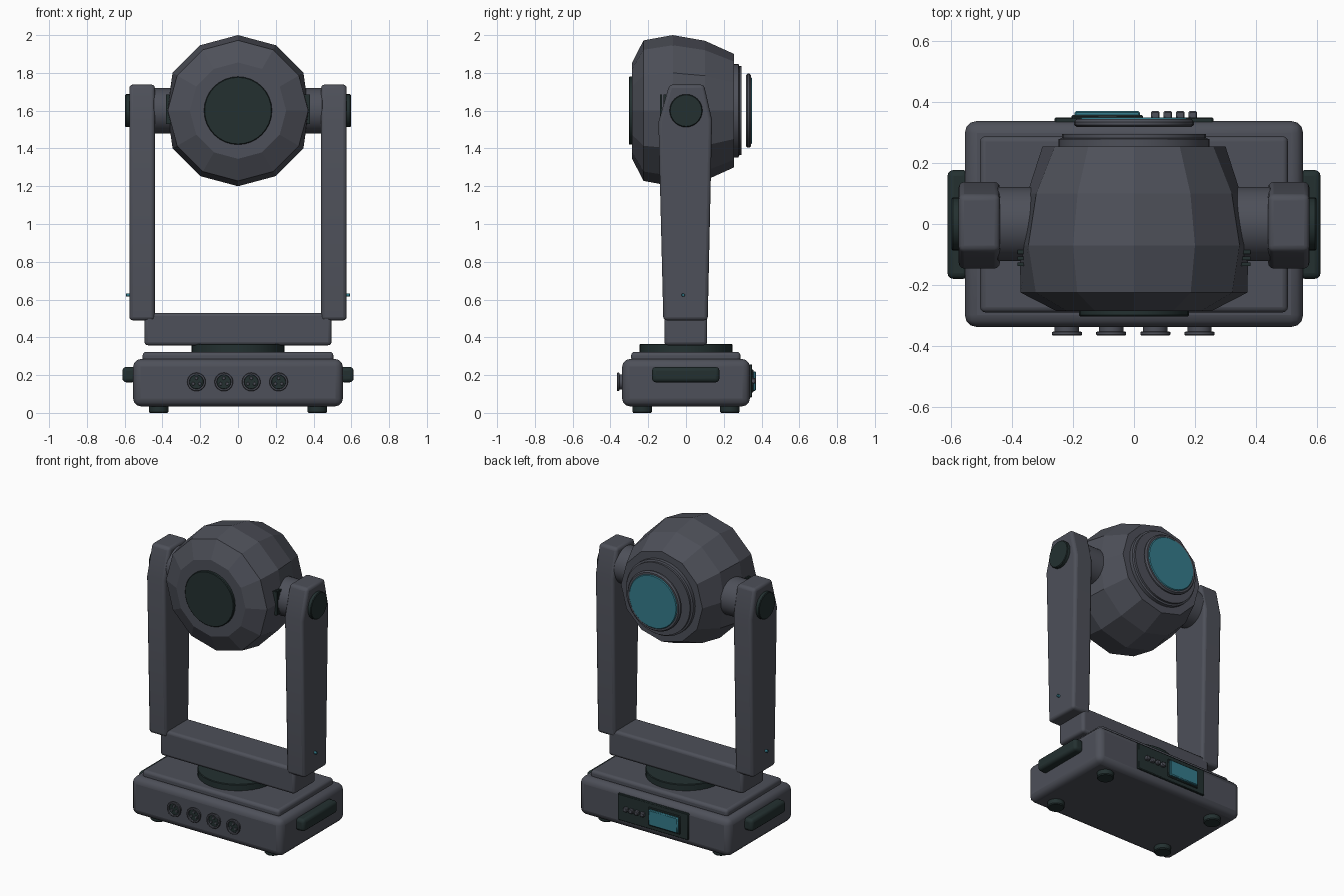
import bpy, bmesh, math
from mathutils import Matrix, Vector

if "Cube" in bpy.data.objects:
    bpy.data.objects.remove(bpy.data.objects["Cube"])


def material(name, rgb):
    m = bpy.data.materials.new(name)
    m.diffuse_color = (*rgb, 1)
    m.use_nodes = True
    m.node_tree.nodes["Principled BSDF"].inputs["Base Color"].default_value = m.diffuse_color
    return m


GREY = material("charcoal grey", (0.075, 0.08, 0.1))
DARK = material("green black", (0.017, 0.03, 0.03))
TEAL = material("teal glass", (0.035, 0.2, 0.26))


def finish(name, bm, mat, bevel=0, segments=3, smooth=True):
    bmesh.ops.recalc_face_normals(bm, faces=bm.faces)
    me = bpy.data.meshes.new(name)
    bm.to_mesh(me)
    bm.free()
    me.materials.append(mat)
    ob = bpy.data.objects.new(name, me)
    bpy.context.collection.objects.link(ob)
    if smooth:
        bpy.ops.object.select_all(action='DESELECT')
        ob.select_set(True)
        bpy.context.view_layer.objects.active = ob
        bpy.ops.object.shade_smooth_by_angle(angle=math.radians(35))
    if bevel:
        b = ob.modifiers.new("rounded edges", 'BEVEL')
        b.width, b.segments = bevel, segments
        b.limit_method = 'ANGLE'
    return ob


def box(name, lo, hi, mat, bevel=0, segments=3):
    lo, hi = Vector(lo), Vector(hi)
    bm = bmesh.new()
    bmesh.ops.create_cube(bm, size=1)
    for v in bm.verts:
        v.co = Vector(c * s for c, s in zip(v.co, hi - lo)) + (lo + hi) / 2
    return finish(name, bm, mat, bevel, segments)


def lathe(name, profile, axis, centre, mat, sides=32, smooth=True, closed=False):
    """Spin (radius, distance) pairs about an axis; ends are capped unless closed."""
    bm = bmesh.new()
    rings = []
    for r, d in profile:
        ring = []
        for i in range(sides):
            a = 2 * math.pi * i / sides
            u, w = r * math.sin(a), r * math.cos(a)
            p = {'x': (d, u, w), 'y': (u, d, w), 'z': (u, w, d)}[axis]
            ring.append(bm.verts.new(Vector(p) + Vector(centre)))
        rings.append(ring)
    pairs = list(zip(rings, rings[1:]))
    if closed:
        pairs.append((rings[-1], rings[0]))
    for a, b in pairs:
        for i in range(sides):
            j = (i + 1) % sides
            bm.faces.new((a[i], a[j], b[j], b[i]))
    if not closed:
        bm.faces.new(rings[0])
        bm.faces.new(rings[-1])
    return finish(name, bm, mat, smooth=smooth)


def disc(name, r, d0, d1, axis, centre, mat, chamfer=0.004, sides=32):
    e = chamfer if d1 > d0 else -chamfer
    return lathe(name, [(r, d0), (r, d1 - e), (r - chamfer, d1)], axis, centre, mat, sides)


# Base housing, top plate, turntable and feet
box("base_housing", (-0.555, -0.338, 0.035), (0.555, 0.338, 0.285), GREY, 0.04)
box("base_top_plate", (-0.505, -0.29, 0.27), (0.505, 0.288, 0.323), GREY, 0.018)
disc("turntable", 0.245, 0.315, 0.365, 'z', (0, 0, 0), DARK)
for sx in (-1, 1):
    for sy in (-1, 1):
        lathe("foot", [(0.047, 0), (0.052, 0.006), (0.052, 0.04)], 'z',
              (sx * 0.42, sy * 0.232, 0), DARK)

# Front sockets with pins
for x in (-0.22, -0.075, 0.07, 0.215):
    c = (x, 0, 0.164)
    lathe("socket_ring", [(0.04, -0.33), (0.04, -0.352), (0.049, -0.354), (0.049, -0.363),
                          (0.046, -0.366), (0.038, -0.366), (0.036, -0.345), (0.036, -0.33)],
          'y', c, GREY, closed=True)
    disc("socket_face", 0.038, -0.33, -0.356, 'y', c, DARK, 0.002)
    for k in range(3):
        a = math.radians(90 + 120 * k)
        disc("socket_pin", 0.009, -0.35, -0.362, 'y',
             (x + 0.02 * math.cos(a), 0, 0.164 + 0.02 * math.sin(a)), GREY, 0.002, 10)

# Rear control panel, screen and buttons
box("control_panel", (-0.26, 0.325, 0.082), (0.26, 0.35, 0.257), DARK, 0.004, 1)
box("screen_frame", (-0.205, 0.345, 0.108), (0.03, 0.357, 0.229), DARK, 0.004, 1)
box("screen", (-0.195, 0.345, 0.117), (0.02, 0.37, 0.22), TEAL, 0.005, 1)
for x in (0.07, 0.111, 0.152, 0.193):
    box("button", (x - 0.014, 0.345, 0.156), (x + 0.014, 0.37, 0.184), GREY, 0.004, 1)

# Yoke crossbar
box("yoke_crossbar", (-0.495, -0.115, 0.358), (0.495, 0.112, 0.53), GREY, 0.018)

ARM = [(-0.12, 0.49), (0.115, 0.49), (0.138, 1.55), (0.095, 1.738), (-0.088, 1.738), (-0.146, 1.54)]
for s in (-1, 1):
    # Side carry handle
    box("handle", (min(s * 0.54, s * 0.612), -0.18, 0.162),
        (max(s * 0.54, s * 0.612), 0.177, 0.243), DARK, 0.02)
    # Tapered yoke arm
    bm = bmesh.new()
    inner = [bm.verts.new((s * 0.44, y, z)) for y, z in ARM]
    outer = [bm.verts.new((s * 0.575, y, z)) for y, z in ARM]
    bm.faces.new(inner)
    bm.faces.new(outer)
    for i in range(6):
        j = (i + 1) % 6
        bm.faces.new((inner[i], inner[j], outer[j], outer[i]))
    finish("yoke_arm", bm, GREY, 0.018)
    # Pivot barrel, end cap and indicator lamp
    disc("pivot_barrel", 0.121, s * 0.3, s * 0.45, 'x', (0, 0, 1.6), GREY)
    disc("pivot_cap", 0.087, s * 0.56, s * 0.598, 'x', (0, 0, 1.6), DARK)
    disc("indicator_lamp", 0.009, s * 0.57, s * 0.592, 'x', (0, -0.015, 0.624), TEAL, 0.002, 12)
    # Vent slats beside the pivot
    for y in (-0.132, -0.112, -0.092):
        box("vent_slat", (min(s * 0.34, s * 0.382), y - 0.006, 1.53),
            (max(s * 0.34, s * 0.382), y + 0.006, 1.685), DARK)

# Faceted head, with its sides pressed in at the pivots
head = lathe("head_shell", [(0.255, -0.285), (0.372, -0.225), (0.4, -0.07), (0.37, 0.1), (0.3, 0.255)],
             'y', (0, 0, 1.6), GREY, sides=12, smooth=False)
for v in head.data.vertices:
    limit = 0.375 if v.co.y < 0 else 0.35
    v.co.x = max(-limit, min(limit, v.co.x))

# Front cover disc and rear lens assembly
H = (0, 0, 1.6)
disc("front_cover", 0.18, -0.27, -0.303, 'y', H, DARK)
lathe("lens_collar", [(0.247, 0.24), (0.247, 0.278), (0.236, 0.282), (0.236, 0.295)], 'y', H, GREY, 40)
lathe("lens_ring", [(0.17, 0.32), (0.188, 0.318), (0.196, 0.325), (0.196, 0.335),
                    (0.188, 0.345), (0.17, 0.345)], 'y', H, GREY, 40, closed=True)
disc("lens_glass", 0.176, 0.324, 0.35, 'y', H, TEAL, 0.005, 40)
